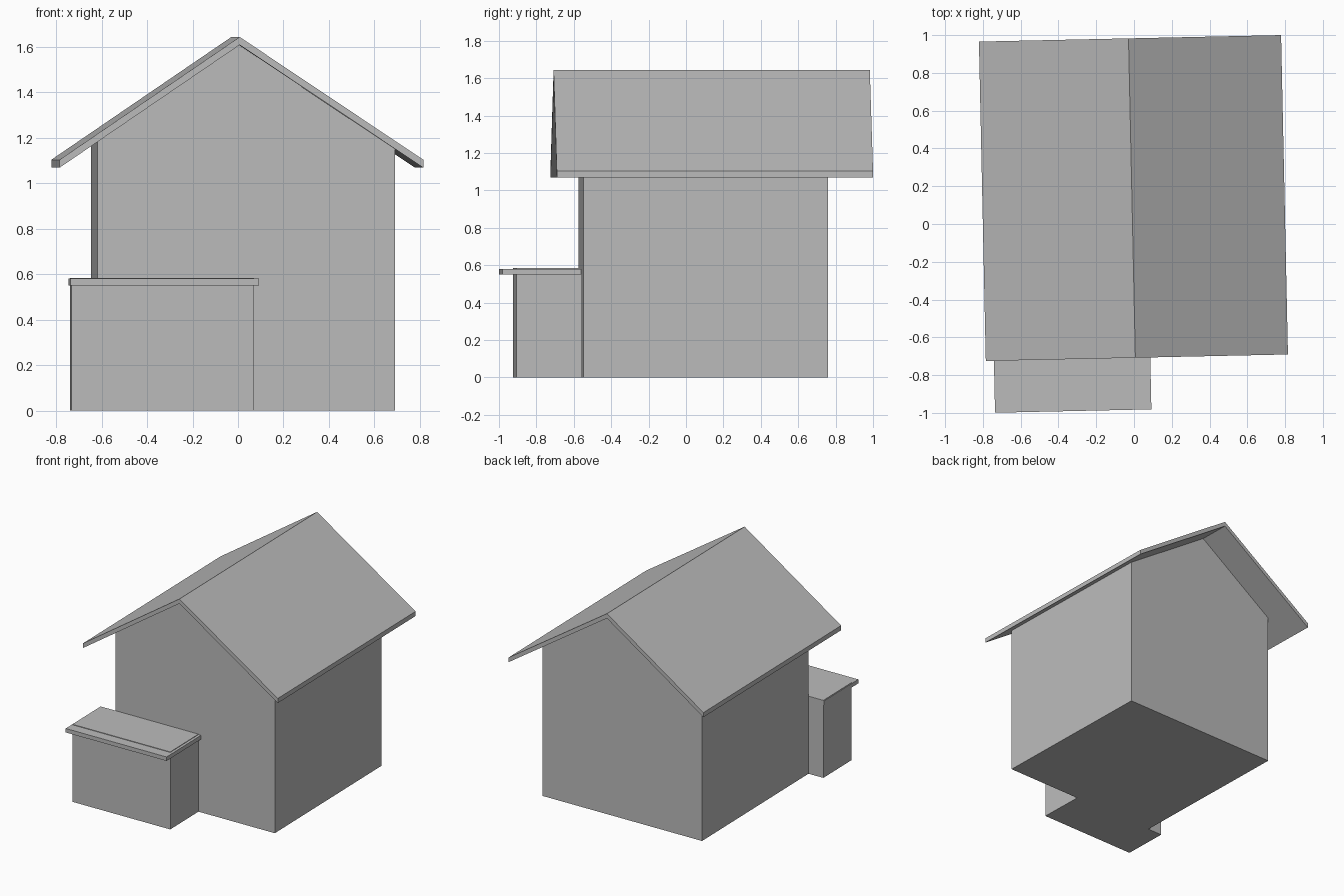
import bpy
import bmesh
from mathutils import Matrix

cube = bpy.data.objects.get("Cube")
if cube:
    bpy.data.objects.remove(cube, do_unlink=True)

TURN = Matrix.Rotation(0.0215, 4, "Z")  # the whole house sits slightly turned

grey = bpy.data.materials.new("plain grey")
grey.use_nodes = True
grey.diffuse_color = (0.5, 0.5, 0.5, 1)
grey.node_tree.nodes["Principled BSDF"].inputs["Base Color"].default_value = (0.5, 0.5, 0.5, 1)


def prism(name, outline, y0, y1):
    """Extrude an x-z outline from y0 to y1."""
    bm = bmesh.new()
    face = bm.faces.new([bm.verts.new((x, y0, z)) for x, z in outline])
    result = bmesh.ops.extrude_face_region(bm, geom=[face])
    moved = [g for g in result["geom"] if isinstance(g, bmesh.types.BMVert)]
    bmesh.ops.translate(bm, vec=(0, y1 - y0, 0), verts=moved)
    bmesh.ops.recalc_face_normals(bm, faces=bm.faces[:])
    bm.transform(TURN)
    mesh = bpy.data.meshes.new(name)
    bm.to_mesh(mesh)
    bm.free()
    mesh.materials.append(grey)
    obj = bpy.data.objects.new(name, mesh)
    bpy.context.collection.objects.link(obj)
    return obj


def block(name, x0, x1, y0, y1, z0, z1):
    return prism(name, [(x0, z0), (x1, z0), (x1, z1), (x0, z1)], y0, y1)


# Roof section
RIDGE_X, EAVE_X = -0.008, 0.80
RIDGE_Z, EAVE_Z, THICK = 1.608, 1.068, 0.035


def underside(x):
    reach = EAVE_X - RIDGE_X if x > RIDGE_X else EAVE_X + RIDGE_X
    return RIDGE_Z - (RIDGE_Z - EAVE_Z) * abs(x - RIDGE_X) / reach


# House body with gables reaching the underside of the roof
LEFT, RIGHT, FRONT, BACK = 0.678, -0.63, -0.562, 0.745
prism("house_walls",
      [(RIGHT, 0), (LEFT, 0), (LEFT, underside(LEFT)),
       (RIDGE_X, RIDGE_Z), (RIGHT, underside(RIGHT))],
      FRONT, BACK)

# Overhanging pitched roof
lower = [(-EAVE_X, EAVE_Z), (RIDGE_X, RIDGE_Z), (EAVE_X, EAVE_Z)]
upper = [(x, z + THICK) for x, z in reversed(lower)]
prism("gable_roof", lower + upper, -0.708, 0.983)

# Front annex, its core rising just through the flat roof slab
block("annex_walls", -0.752, 0.051, -0.908, FRONT, 0, 0.584)
block("annex_roof_slab", -0.757, 0.071, -0.983, FRONT, 0.55, 0.58)
